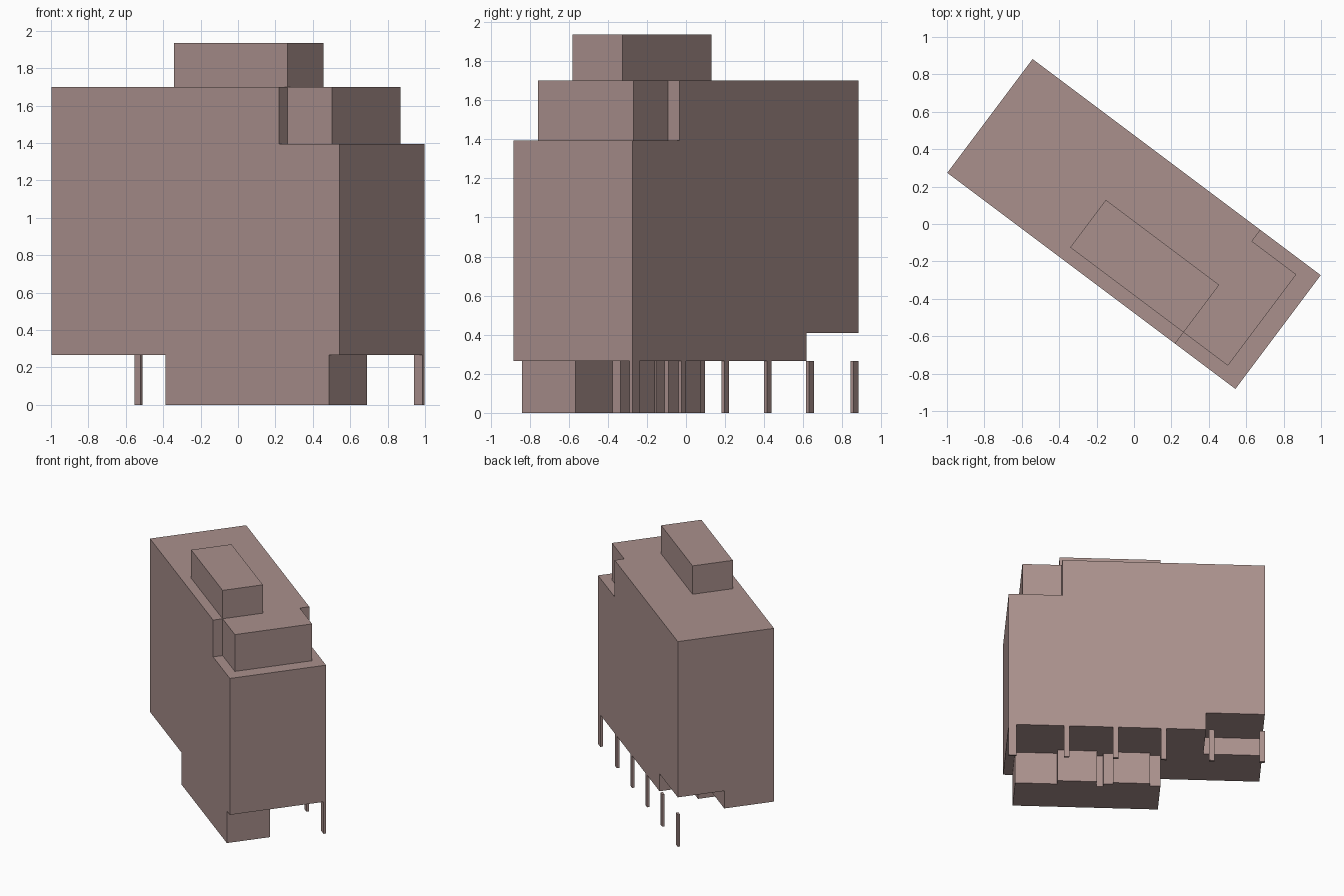
import bpy, bmesh, math

if "Cube" in bpy.data.objects:
    bpy.data.objects.remove(bpy.data.objects["Cube"])

# The whole model is laid out in its own u/v plan and then turned about z
TURN = math.atan2(-0.6, 0.8)
L, W = 0.963, 0.38      # half length and half width of the housing

mat = bpy.data.materials.new("housing_plastic")
mat.diffuse_color = (0.40, 0.28, 0.265, 1)
mat.use_nodes = True
mat.node_tree.nodes["Principled BSDF"].inputs["Base Color"].default_value = mat.diffuse_color


def prism(name, plan, z0, z1):
    """Extrude a plan outline from z0 to z1."""
    bm = bmesh.new()
    face = bm.faces.new([bm.verts.new((u, v, z0)) for u, v in plan])
    top = bmesh.ops.extrude_face_region(bm, geom=[face])["geom"]
    bmesh.ops.translate(bm, vec=(0, 0, z1 - z0),
                        verts=[e for e in top if isinstance(e, bmesh.types.BMVert)])
    bmesh.ops.recalc_face_normals(bm, faces=bm.faces)
    mesh = bpy.data.meshes.new(name)
    bm.to_mesh(mesh)
    bm.free()
    obj = bpy.data.objects.new(name, mesh)
    obj.rotation_euler.z = TURN
    mesh.materials.append(mat)
    bpy.context.collection.objects.link(obj)
    return obj


def box(name, u0, u1, v0, v1, z0, z1):
    return prism(name, [(u0, v0), (u1, v0), (u1, v1), (u0, v1)], z0, z1)


def cut(target, cutter):
    """Subtract the cutter, then remove it."""
    mod = target.modifiers.new("cut", "BOOLEAN")
    mod.operation, mod.solver, mod.object = "DIFFERENCE", "EXACT", cutter
    cutter.hide_render = True
    bpy.context.view_layer.objects.active = target
    bpy.ops.object.modifier_apply(modifier=mod.name)
    bpy.data.objects.remove(cutter)


# Housing with a three-sided shoulder on top and a corner notch below
housing = box("housing", -L, L, -W, W, 0.265, 1.70)
shoulder = [(0.56, -0.305), (0.56, -0.5), (1.1, -0.5), (1.1, 0.5),
            (0.56, 0.5), (0.56, 0.305), (0.856, 0.305), (0.856, -0.305)]
cut(housing, prism("shoulder_cutter", shoulder, 1.395, 1.9))
cut(housing, box("notch_cutter", -1.1, -0.521, 0.013, 0.5, 0.1, 0.41))

# Raised button on top
box("top_button", -0.198, 0.56, -0.305, 0.013, 1.70, 1.935)

# Plug block below, with ribs and a slot on its inner side
plug = [(-0.2, -W), (0.892, -W), (0.892, -0.038), (0.575, -0.038),
        (0.575, 0.012), (0.28, 0.012), (0.28, -0.06), (0.23, -0.06),
        (0.23, -0.02), (0.158, -0.02), (0.158, 0.005), (-0.12, 0.005),
        (-0.12, -0.03), (-0.2, -0.03)]
prism("plug_block", plug, 0, 0.265)

# Row of contact pins along the back edge
pins = [(-L, -0.923), (-0.585, -0.543), (-0.224, -0.182),
        (0.138, 0.178), (0.507, 0.547), (0.905, L)]
for i, (u0, u1) in enumerate(pins):
    box(f"contact_pin_{i + 1}", u0, u1, W - 0.019, W, 0, 0.265)
